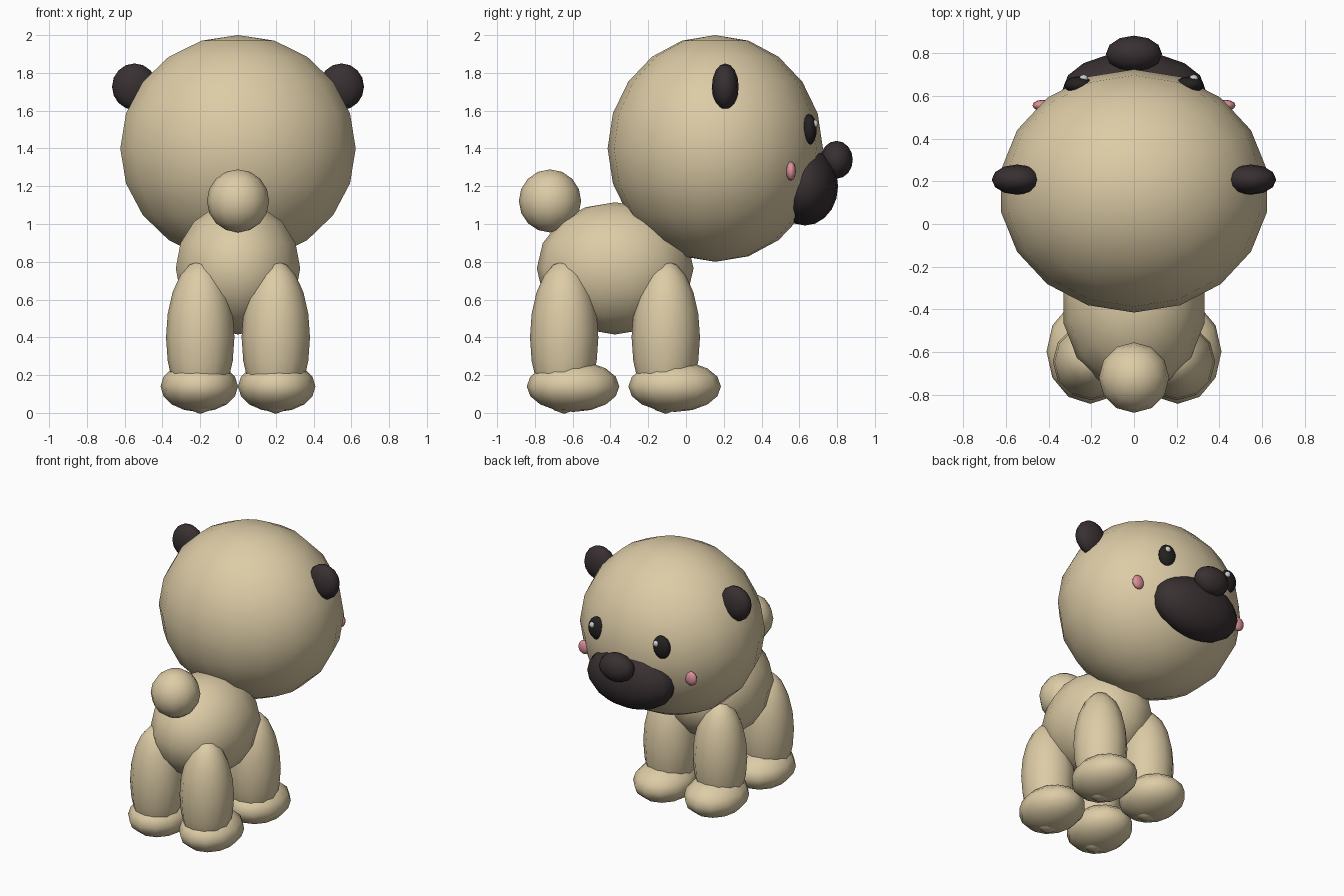
import bpy

if "Cube" in bpy.data.objects:
    bpy.data.objects.remove(bpy.data.objects["Cube"])


def material(name, rgb):
    m = bpy.data.materials.new(name)
    m.diffuse_color = (*rgb, 1)
    m.use_nodes = True
    m.node_tree.nodes["Principled BSDF"].inputs["Base Color"].default_value = m.diffuse_color
    return m


FUR = material("tan_fur", (0.72, 0.60, 0.38))
DARK = material("dark_brown", (0.04, 0.029, 0.031))
BLACK = material("eye_black", (0.018, 0.015, 0.015))
PINK = material("pink", (0.72, 0.28, 0.32))
WHITE = material("white", (0.9, 0.9, 0.9))


def ball(name, center, radii, mat, segments=12, rings=8):
    """Smooth-shaded ellipsoid."""
    bpy.ops.mesh.primitive_uv_sphere_add(segments=segments, ring_count=rings, radius=1, location=center)
    ob = bpy.context.object
    ob.name = name
    ob.scale = radii
    bpy.ops.object.transform_apply(location=False, rotation=False, scale=True)
    bpy.ops.object.shade_smooth()
    ob.data.materials.append(mat)
    return ob


# Head, body and tail
ball("head", (0, 0.155, 1.4), (0.633, 0.57, 0.6), FUR, 18, 10)
ball("body", (0, -0.375, 0.765), (0.338, 0.415, 0.35), FUR, 14, 8)
ball("tail", (0, -0.72, 1.122), (0.165, 0.165, 0.167), FUR, 12, 8)

# Muzzle and nose
ball("muzzle", (0, 0.63, 1.2), (0.335, 0.175, 0.208), DARK, 16, 10)
ball("nose", (0, 0.797, 1.34), (0.132, 0.086, 0.1), DARK, 12, 8)

for side, label in ((-1, "left"), (1, "right")):
    # Ears, eyes and cheeks
    ball(f"{label}_ear", (side * 0.548, 0.208, 1.727), (0.119, 0.071, 0.123), DARK)
    ball(f"{label}_eye", (side * 0.26, 0.652, 1.5), (0.068, 0.04, 0.082), BLACK)
    # Highlights sit on the same side of both eyes
    ball(f"{label}_eye_highlight", (side * 0.258 + 0.022, 0.683, 1.53), (0.022, 0.018, 0.022), WHITE, 8, 6)
    ball(f"{label}_cheek", (side * 0.43, 0.556, 1.28), (0.046, 0.026, 0.05), PINK)

    # Legs and paws
    for y, end in ((-0.645, "back"), (-0.107, "front")):
        ball(f"{end}_{label}_leg", (side * 0.2, y, 0.4), (0.181, 0.181, 0.405), FUR, 12, 10)
        ball(f"{end}_{label}_paw", (side * 0.205, y + 0.047, 0.14), (0.205, 0.245, 0.135), FUR)
